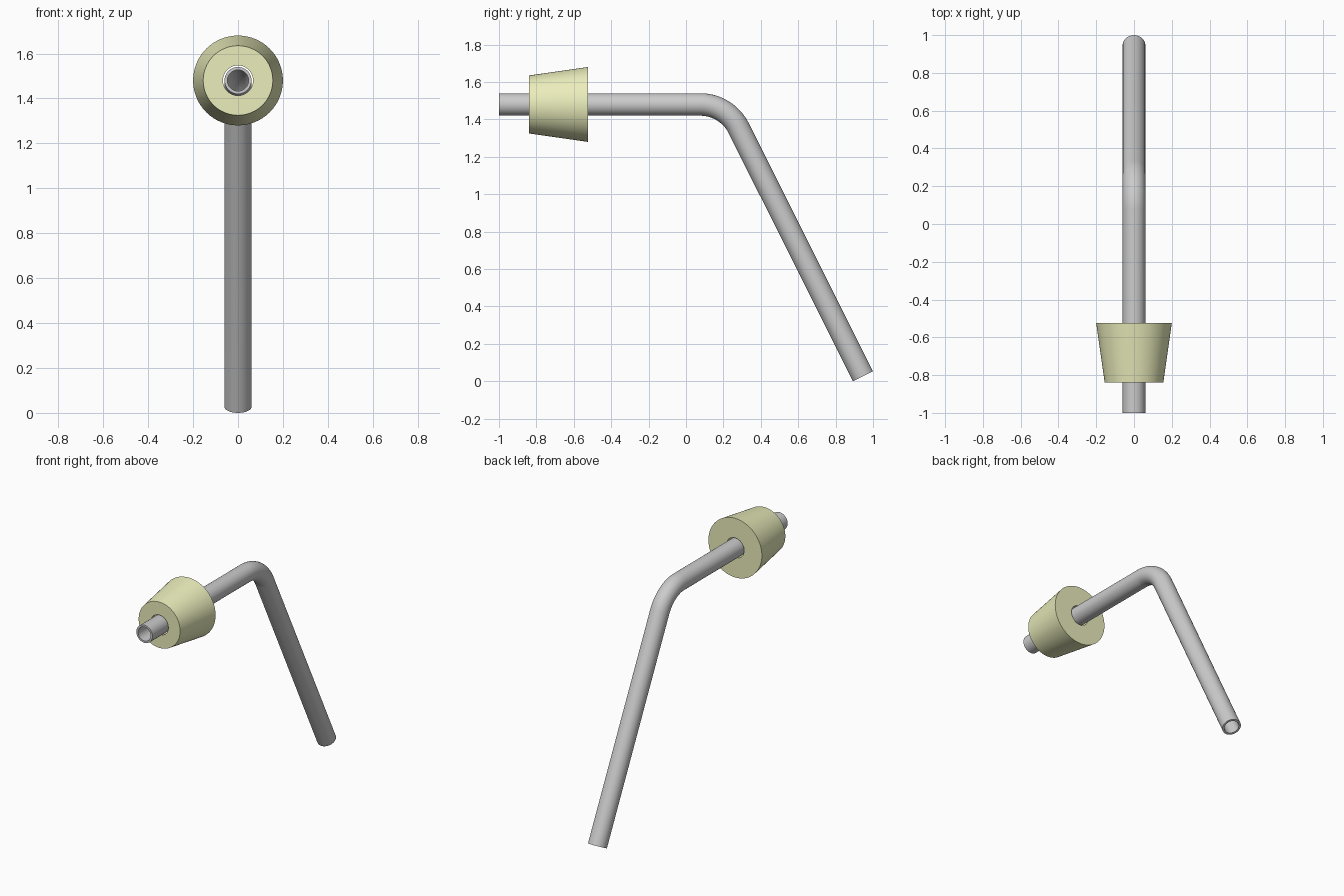
import bpy, bmesh
from math import sin, cos, tan, pi, radians
from mathutils import Vector

if "Cube" in bpy.data.objects:
    bpy.data.objects.remove(bpy.data.objects["Cube"])

SEG = 64
Z = 1.48                      # height of the horizontal axis
BEND = radians(63.4)          # downward turn of the long leg
R = 0.23                      # bend radius of the centre line


def ring_solid(name, rings):
    """Closed hollow solid from rings (y, z, downward tilt, radius)."""
    bm = bmesh.new()
    loops = []
    for y, z, a, r in rings:
        up = Vector((0, sin(a), cos(a)))
        side = Vector((1, 0, 0))
        loops.append([bm.verts.new(Vector((0, y, z)) + r * (cos(t) * side + sin(t) * up))
                      for t in (2 * pi * i / SEG for i in range(SEG))])
    for a, b in zip(loops, loops[1:] + loops[:1]):
        for i in range(SEG):
            j = (i + 1) % SEG
            bm.faces.new((a[i], a[j], b[j], b[i]))
    bmesh.ops.recalc_face_normals(bm, faces=bm.faces)
    me = bpy.data.meshes.new(name)
    bm.to_mesh(me)
    bm.free()
    ob = bpy.data.objects.new(name, me)
    bpy.context.collection.objects.link(ob)
    bpy.ops.object.select_all(action='DESELECT')
    ob.select_set(True)
    bpy.context.view_layer.objects.active = ob
    bpy.ops.object.shade_smooth_by_angle(angle=radians(35))
    return ob


# Bent hollow tube: straight, arc, straight
end_y, end_z = 0.946, 0.027
corner = end_y - (Z - end_z) / tan(BEND)
start = corner - R * tan(BEND / 2)
path = [(-1.0, Z, 0.0)]
path += [(start + R * sin(a), Z - R + R * cos(a), a)
         for a in (BEND * i / 20 for i in range(21))]
path.append((end_y, end_z, BEND))
ring_solid("bent_tube", [(*p, 0.06) for p in path] + [(*p, 0.047) for p in reversed(path)])

# Tapered stopper with a slightly oversized bore
stopper = ring_solid("tapered_stopper", [(-0.84, Z, 0, 0.155), (-0.525, Z, 0, 0.20),
                                         (-0.525, Z, 0, 0.067), (-0.84, Z, 0, 0.067)])
mat = bpy.data.materials.new("stopper_yellow")
mat.diffuse_color = (0.83, 0.85, 0.5, 1)
mat.use_nodes = True
mat.node_tree.nodes["Principled BSDF"].inputs["Base Color"].default_value = mat.diffuse_color
stopper.data.materials.append(mat)
